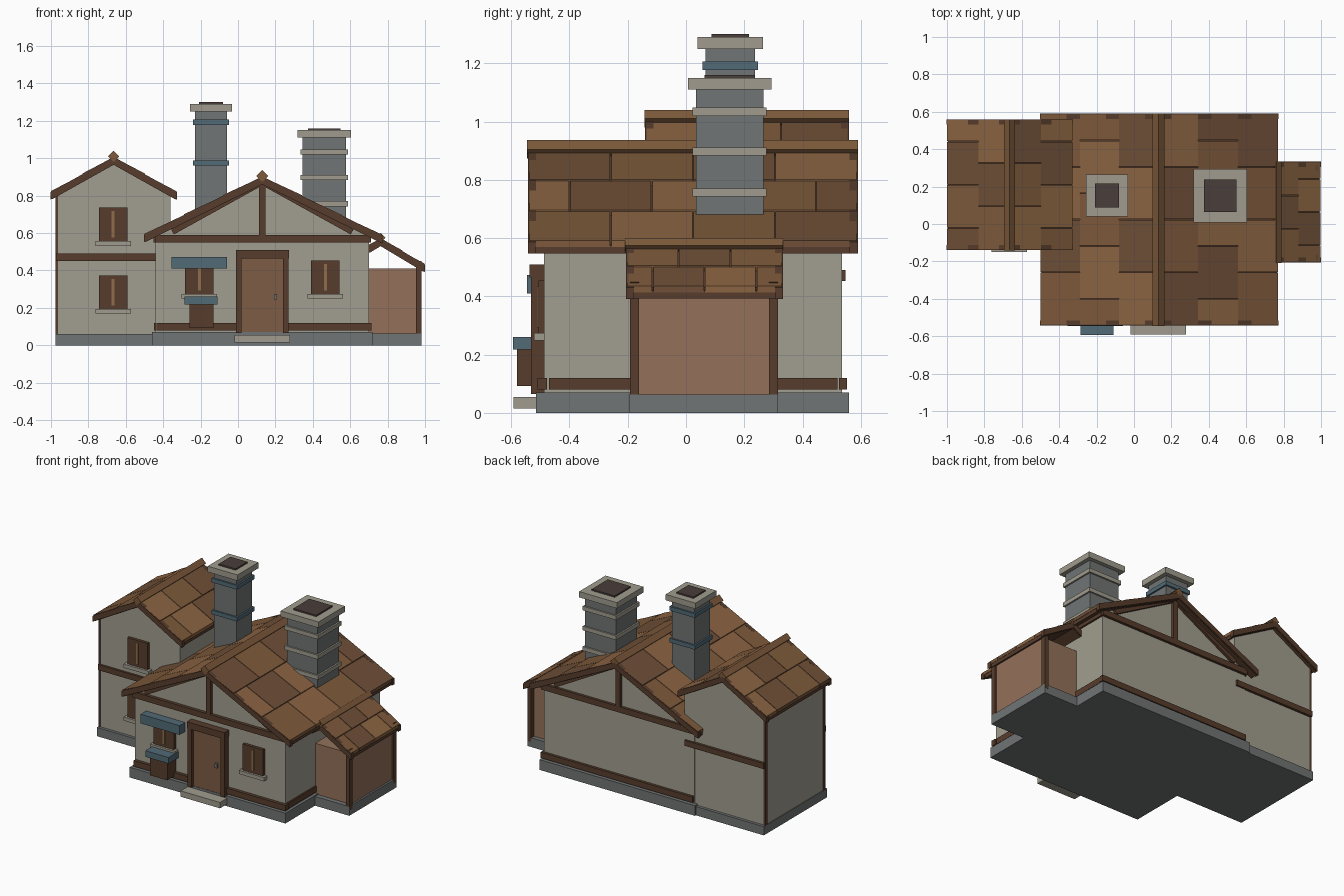
import bpy, bmesh, math, random

if "Cube" in bpy.data.objects:
    bpy.data.objects.remove(bpy.data.objects["Cube"])
random.seed(4)


def mat(name, hexcode):
    m = bpy.data.materials.new(name)
    rgb = [(int(hexcode[i:i + 2], 16) / 255) ** 2.2 for i in (0, 2, 4)]
    m.diffuse_color = (*rgb, 1)
    m.use_nodes = True
    m.node_tree.nodes["Principled BSDF"].inputs["Base Color"].default_value = m.diffuse_color
    return m


WALL = mat("plaster", "A09C8E")
STONE = mat("stone", "707474")
PALE = mat("pale_stone", "9E9A8C")
WOOD = mat("dark_wood", "573F30")
DOOR = mat("door_wood", "7D5C47")
PLANK = mat("plank_wall", "92705A")
BLUE = mat("blue_metal", "536A76")
SOOT = mat("soot", "4B403D")
GOLD = mat("light_wood", "8F6D4C")
TILES = [mat("tile_a", "8A6444"), mat("tile_b", "7C5A3D"), mat("tile_c", "6E503A")]


def build(name, prisms, mats):
    """Extrude x-z outlines along y; each prism is (points, y0, y1, material index)."""
    bm = bmesh.new()
    for pts, y0, y1, mi in prisms:
        a = [bm.verts.new((x, y0, z)) for x, z in pts]
        b = [bm.verts.new((x, y1, z)) for x, z in pts]
        n = len(pts)
        faces = [bm.faces.new(a), bm.faces.new(b[::-1])]
        faces += [bm.faces.new((a[i], b[i], b[(i + 1) % n], a[(i + 1) % n])) for i in range(n)]
        for f in faces:
            f.material_index = mi
    bmesh.ops.recalc_face_normals(bm, faces=bm.faces)
    me = bpy.data.meshes.new(name)
    bm.to_mesh(me)
    bm.free()
    for m in mats:
        me.materials.append(m)
    ob = bpy.data.objects.new(name, me)
    bpy.context.collection.objects.link(ob)
    return ob


def prism(name, pts, y0, y1, m):
    return build(name, [(pts, y0, y1, 0)], [m])


def box(name, x0, x1, y0, y1, z0, z1, m):
    return prism(name, [(x0, z0), (x1, z0), (x1, z1), (x0, z1)], y0, y1, m)


def beam(name, p, q, w, y0, y1, m=WOOD):
    """Straight timber between two x-z points."""
    dx, dz = q[0] - p[0], q[1] - p[1]
    k = w / 2 / math.hypot(dx, dz)
    nx, nz = -dz * k, dx * k
    prism(name, [(p[0] + nx, p[1] + nz), (q[0] + nx, q[1] + nz),
                 (q[0] - nx, q[1] - nz), (p[0] - nx, p[1] - nz)], y0, y1, m)


def roof(name, cx, rz, slope, sides, y0, y1, count, cap):
    """Shingled slopes over a dark deck, with end rafters and a ridge cap."""
    for s, run, rows in sides:
        def strip(u0, u1, lo, hi, lift=0):
            return [(cx + s * u0, rz - slope * u0 + lo), (cx + s * u1, rz - slope * u1 + lo),
                    (cx + s * u1, rz - slope * u1 + hi + lift), (cx + s * u0, rz - slope * u0 + hi)]
        side = "right" if s > 0 else "left"
        prism(f"{name}_deck_{side}", strip(0, run - .005, -.045, -.018), y0 + .005, y1 - .005, WOOD)
        tiles, w = [], (y1 - y0) / count
        for r in range(rows):
            u0, u1 = run * r / rows, run * (r + 1) / rows
            edges = [y0 + w * i for i in range(count + 1)]
            if r % 2:
                edges = [y0] + [y0 + w * (i + .5) for i in range(count)] + [y1]
            last = -1
            for a, b in zip(edges, edges[1:]):
                last = random.choice([i for i in range(3) if i != last])
                tiles.append((strip(u0, u1, -.02, -.004, .006), a + .002, b - .002, last))
        build(f"{name}_tiles_{side}", tiles, TILES)
        for end, a, b in (("front", y0 - .003, y0 + .025), ("back", y1 - .025, y1 + .003)):
            prism(f"{name}_rafter_{end}_{side}", strip(0, run + .003, -.042, -.002), a, b, WOOD)
    prism(f"{name}_ridge_cap", [(cx - cap, rz), (cx, rz - cap), (cx + cap, rz), (cx, rz + cap)],
          y0 - .006, y1 + .003, TILES[1])


def window(name, cx, z0, y):
    box(f"{name}_shutters", cx - .077, cx + .077, y - .02, y + .01, z0, z0 + .18, WOOD)
    box(f"{name}_mullion", cx - .008, cx + .008, y - .024, y, z0 + .02, z0 + .16, GOLD)
    box(f"{name}_sill", cx - .095, cx + .095, y - .035, y + .01, z0 - .025, z0, PALE)


def chimney(name, cx, cy, r, z0, z1, bands, band_mat, lip):
    def ring(part, h, a, b, m):
        box(f"{name}_{part}", cx - h, cx + h, cy - h, cy + h, a, b, m)
    ring("stack", r, z0, z1, STONE)
    for i, z in enumerate(bands):
        ring(f"band_{i + 1}", r + .011, z, z + .028, band_mat)
    ring("cap", r + lip, z1, z1 + .04, PALE)
    ring("flue", r * .75, z1 + .03, z1 + .05, SOOT)


# Foundations
box("main_foundation", -.46, .72, -.515, .56, 0, .07, STONE)
box("tower_foundation", -.975, -.44, -.135, .55, 0, .06, STONE)
box("shed_foundation", .70, .98, -.195, .315, 0, .063, STONE)

# Main house walls and timber framing
FY, BY = -.487, .535
prism("main_walls", [(-.44, .06), (.70, .06), (.70, .58), (.13, .865), (-.44, .58)], FY, BY, WALL)
for end, a, b in (("front", FY - .022, FY + .01), ("back", BY - .01, BY + .018)):
    box(f"{end}_low_rail", -.435, .715, a, b, .08, .12, WOOD)
    box(f"{end}_top_rail", -.445, .71, a, b, .55, .59, WOOD)
    box(f"{end}_king_post", .112, .148, a, b, .58, .87, WOOD)
    for s, side in ((-1, "left"), (1, "right")):
        beam(f"{end}_brace_{side}", (.13 + s * .48, .606), (.13 + s * .01, .866), .03, a, b)
for side, x in (("left", -.44), ("right", .70)):
    box(f"{side}_low_rail", x - .01, x + .01, -.47, .52, .08, .12, WOOD)
    box(f"{side}_top_rail", x - .012, x + .012, -.487, .535, .55, .585, WOOD)
roof("main_roof", .13, .905, .492, [(-1, .63, 3), (1, .64, 3)], -.54, .587, 4, .032)

# Two-storey tower on the left
prism("tower_walls", [(-.97, .05), (-.36, .05), (-.36, .80), (-.665, .97), (-.97, .80)], -.115, .53, WALL)
box("tower_band_front", -.972, -.42, -.13, -.1, .452, .49, WOOD)
box("tower_band_back", -.972, -.37, .52, .547, .452, .49, WOOD)
for end, y in (("front", -.118), ("back", .513)):
    box(f"tower_corner_post_{end}", -.976, -.962, y, y + .02, .06, .81, WOOD)
roof("tower_roof", -.665, 1.01, .56, [(-1, .335, 2), (1, .335, 2)], -.137, .557, 3, .03)
window("tower_upper_window", -.667, .557, -.115)
window("tower_lower_window", -.667, .194, -.115)

# Side shed on the right
box("shed_walls", .69, .968, -.163, .286, .06, .41, PLANK)
for end, y in (("front", -.193), ("back", .285)):
    box(f"shed_post_{end}", .953, .98, y, y + .031, .035, .45, WOOD)
box("shed_eave_beam", .955, .982, -.195, .318, .405, .43, WOOD)
roof("shed_roof", .763, .575, .6, [(-1, .065, 1), (1, .235, 2)], -.203, .33, 3, .026)

# Front door with frame and step
box("door", .02, .24, FY - .025, FY + .01, .05, .465, DOOR)
for side, x in (("left", -.01), ("right", .24)):
    box(f"door_jamb_{side}", x, x + .03, FY - .045, FY + .01, .065, .47, WOOD)
box("door_lintel", -.012, .272, FY - .05, FY + .01, .465, .51, WOOD)
box("door_handle", .192, .208, FY - .04, FY - .02, .245, .275, STONE)
box("door_step", -.02, .278, -.592, -.5, .015, .055, PALE)

# Front windows, awning and planter
window("front_left_window", -.207, .274, FY)
window("front_right_window", .467, .274, FY)
prism("awning", [(-.355, .41), (-.06, .41), (-.06, .473), (-.355, .473)], -.546, FY + .01, BLUE)
box("planter_box", -.26, -.13, -.58, FY, .093, .225, WOOD)
box("planter_top", -.287, -.11, -.594, FY, .218, .26, BLUE)

# Chimneys
chimney("tall_chimney", -.144, .152, .085, .70, 1.25, (.96, 1.178), BLUE, .028)
chimney("wide_chimney", .462, .15, .116, .58, 1.11, (.743, .883, 1.02), PALE, .027)
